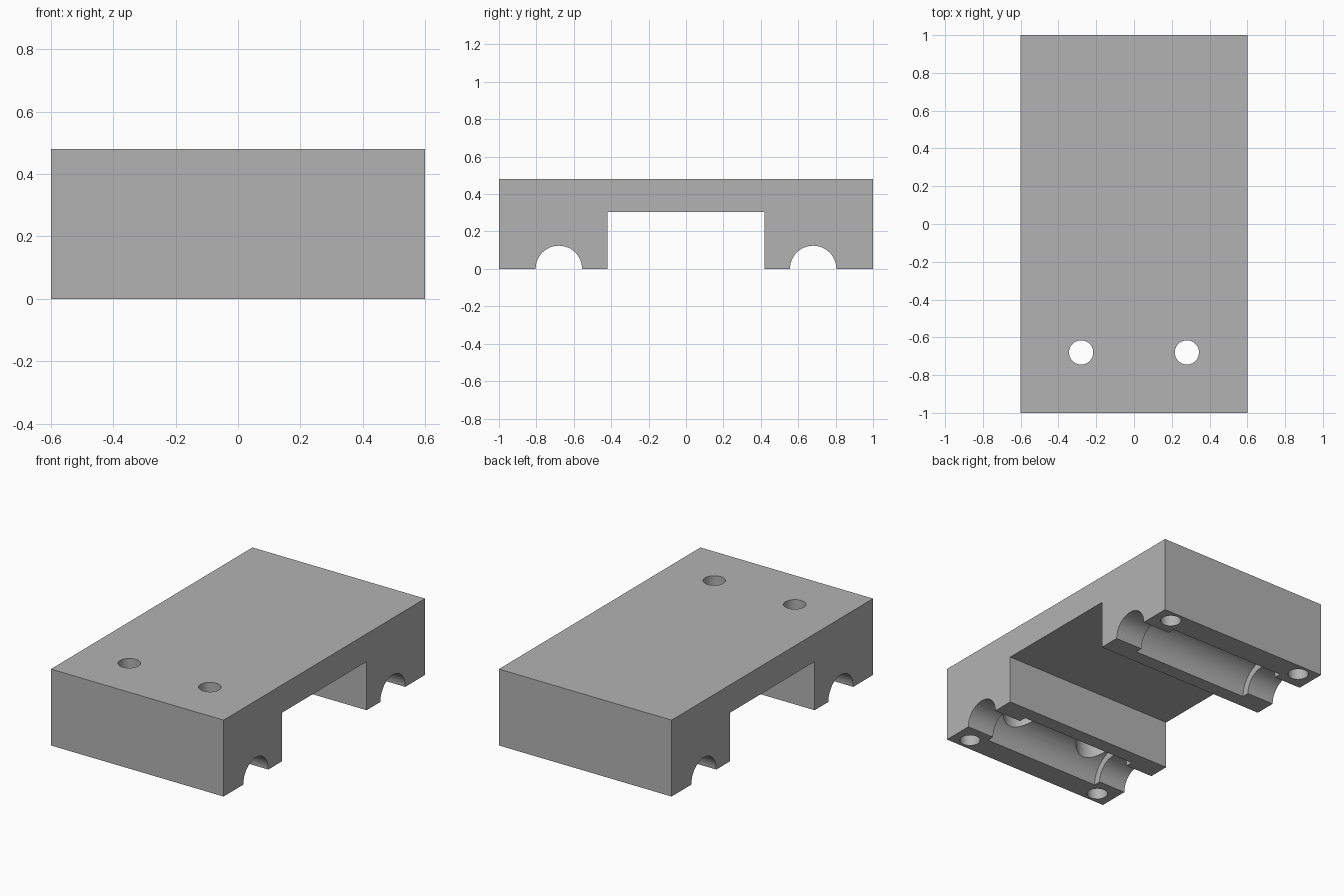
import bpy, bmesh, math
from mathutils import Matrix

if "Cube" in bpy.data.objects:
    bpy.data.objects.remove(bpy.data.objects["Cube"], do_unlink=True)

HALF_W, HALF_L, HEIGHT = 0.6, 1.0, 0.48
SLOT_Y, SLOT_Z = 0.42, 0.305
CHANNEL_Y = 0.68

grey = bpy.data.materials.new("plain_grey")
grey.use_nodes = True
colour = (0.45, 0.45, 0.45, 1)
grey.diffuse_color = colour
grey.node_tree.nodes["Principled BSDF"].inputs["Base Color"].default_value = colour


def add_object(name, bm):
    bmesh.ops.recalc_face_normals(bm, faces=bm.faces[:])
    mesh = bpy.data.meshes.new(name)
    bm.to_mesh(mesh)
    bm.free()
    mesh.materials.append(grey)
    obj = bpy.data.objects.new(name, mesh)
    bpy.context.collection.objects.link(obj)
    return obj


def cylinder(name, radius, length, centre, along_x=False, sides=48):
    bm = bmesh.new()
    turn = Matrix.Rotation(math.pi / 2, 4, 'Y') if along_x else Matrix()
    bmesh.ops.create_cone(bm, cap_ends=True, segments=sides, radius1=radius,
                          radius2=radius, depth=length,
                          matrix=Matrix.Translation(centre) @ turn)
    return add_object(name, bm)


def cut(body, cutter):
    cutter.hide_render = True
    mod = body.modifiers.new(cutter.name, 'BOOLEAN')
    mod.operation, mod.solver, mod.object = 'DIFFERENCE', 'EXACT', cutter
    bpy.context.view_layer.objects.active = body
    bpy.ops.object.modifier_apply(modifier=mod.name)
    bpy.data.objects.remove(cutter, do_unlink=True)


def vertical_hole(name, radius, x, y, bottom, top):
    return cylinder(name, radius, top - bottom, (x, y, (bottom + top) / 2))


# Bridge-shaped block: side profile with the wide slot, extruded across
half = [(SLOT_Y, SLOT_Z), (SLOT_Y, 0), (HALF_L, 0), (HALF_L, HEIGHT)]
profile = half + [(-y, z) for y, z in reversed(half)]
bm = bmesh.new()
face = bm.faces.new([bm.verts.new((-HALF_W, y, z)) for y, z in profile])
side = bmesh.ops.extrude_face_region(bm, geom=[face])
bmesh.ops.translate(bm, vec=(2 * HALF_W, 0, 0),
                    verts=[v for v in side["geom"] if isinstance(v, bmesh.types.BMVert)])
block = add_object("bearing_block", bm)

for end in (-1, 1):
    y = end * CHANNEL_Y
    # Shaft channel right across, with a wider bearing seat in the middle
    cut(block, cylinder("shaft_channel", 0.124, 1.4, (0, y, 0), True))
    cut(block, cylinder("bearing_seat", 0.17, 0.82, (0, y, 0), True))
    # Blind screw holes in the outer feet
    for x in (-0.49, 0.49):
        cut(block, vertical_hole("foot_hole", 0.06, x, end * 0.92, -0.1, 0.3))

# Mounting holes through the top at the front, counterbored from below
for x in (-0.28, 0.28):
    cut(block, vertical_hole("counterbore", 0.12, x, -CHANNEL_Y, 0.02, 0.33))
    cut(block, vertical_hole("mounting_hole", 0.064, x, -CHANNEL_Y, 0.1, 0.6))

# Smooth bores with crisp edges
bpy.ops.object.select_all(action='DESELECT')
block.select_set(True)
bpy.context.view_layer.objects.active = block
bpy.ops.object.shade_smooth_by_angle(angle=math.radians(30))
